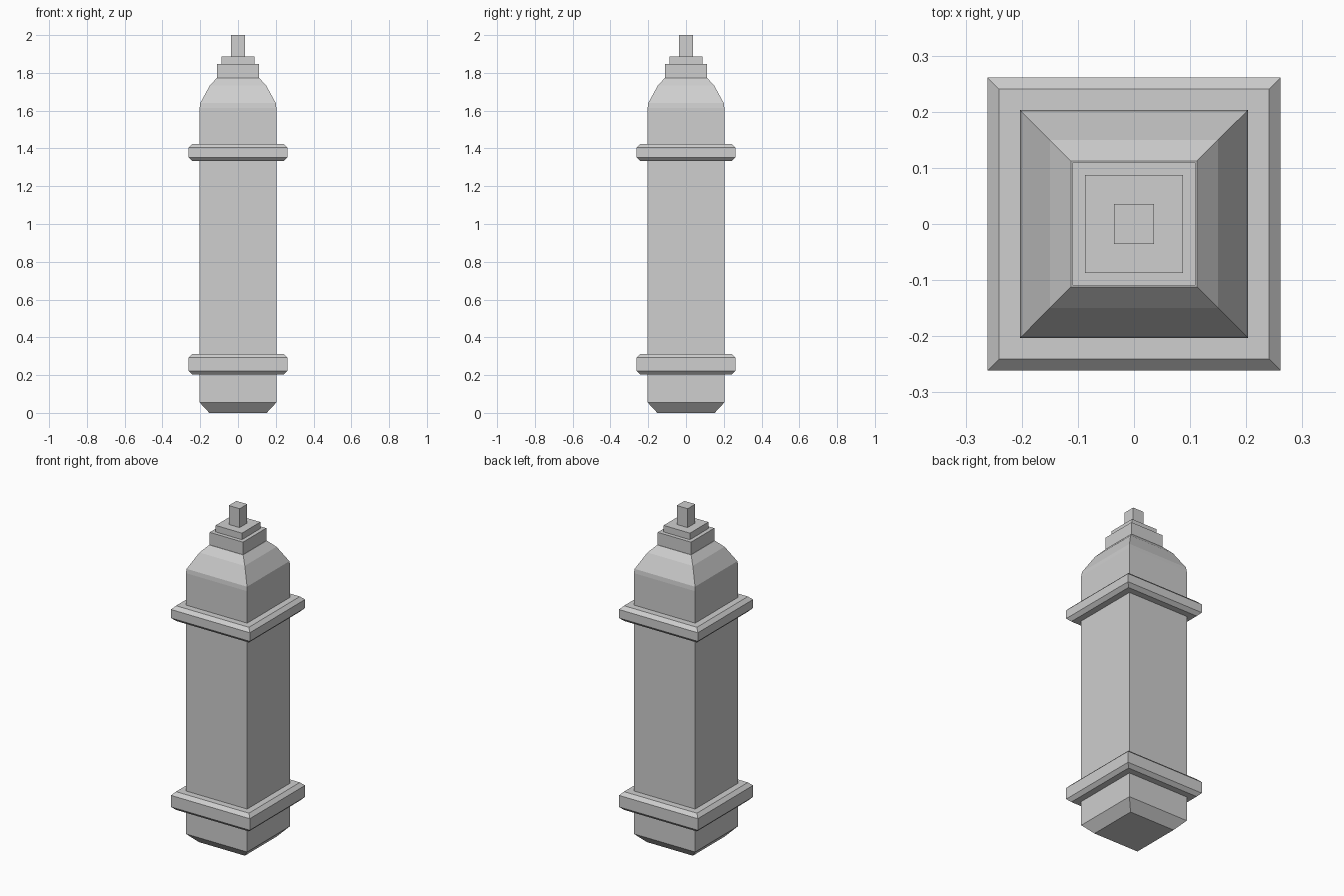
import bpy
import bmesh

if "Cube" in bpy.data.objects:
    bpy.data.objects.remove(bpy.data.objects["Cube"])

stone = bpy.data.materials.new("plain grey")
stone.diffuse_color = (0.62, 0.62, 0.62, 1.0)
stone.use_nodes = True
stone.node_tree.nodes["Principled BSDF"].inputs["Base Color"].default_value = stone.diffuse_color


def square_stack(name, profile):
    """Closed square-section solid from (half width, height) pairs, bottom to top."""
    bm = bmesh.new()
    rings = [[bm.verts.new((sx * h, sy * h, z))
              for sx, sy in ((-1, -1), (1, -1), (1, 1), (-1, 1))]
             for h, z in profile]
    for low, high in zip(rings, rings[1:]):
        for i in range(4):
            j = (i + 1) % 4
            bm.faces.new((low[i], low[j], high[j], high[i]))
    bm.faces.new(rings[0][::-1])
    bm.faces.new(rings[-1])
    mesh = bpy.data.meshes.new(name)
    bm.to_mesh(mesh)
    bm.free()
    mesh.materials.append(stone)
    obj = bpy.data.objects.new(name, mesh)
    bpy.context.collection.objects.link(obj)
    return obj


# Main shaft with tapered foot and faceted shoulders
square_stack("shaft", [(0.152, 0.0), (0.203, 0.055), (0.203, 1.615),
                       (0.20, 1.64), (0.15, 1.732), (0.112, 1.773)])

# Bevelled collars around the shaft
for name, z0, z1 in (("lower_collar", 0.203, 0.312), ("upper_collar", 1.333, 1.424)):
    square_stack(name, [(0.241, z0), (0.261, z0 + 0.02),
                        (0.261, z1 - 0.02), (0.241, z1)])

# Stepped cap and finial
for name, half, z0, z1 in (("cap_base", 0.11, 1.773, 1.848),
                           ("cap_step", 0.087, 1.848, 1.887),
                           ("finial", 0.036, 1.887, 2.0)):
    square_stack(name, [(half, z0), (half, z1)])
